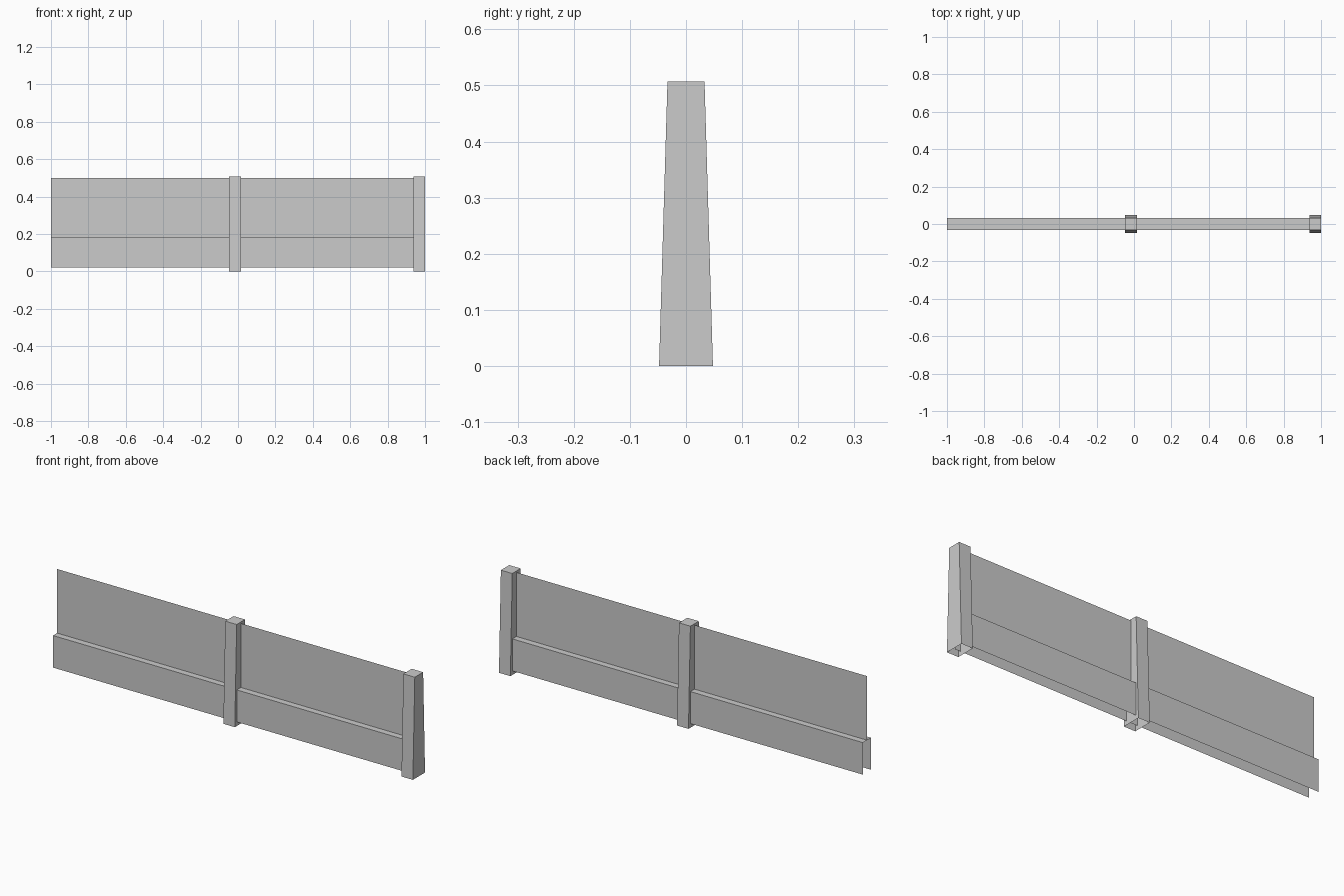
import bpy
import bmesh

cube = bpy.data.objects.get("Cube")
if cube:
    bpy.data.objects.remove(cube, do_unlink=True)

grey = bpy.data.materials.new("concrete grey")
grey.use_nodes = True
colour = (0.6, 0.6, 0.6, 1)
grey.diffuse_color = colour
grey.node_tree.nodes["Principled BSDF"].inputs["Base Color"].default_value = colour

POST_W = 0.063
SPAN = (2 - POST_W / 2) / 2
POST_TOP, WALL_TOP, LEDGE, SKIRT = 0.507, 0.5, 0.18, 0.02


def finish(name, bm):
    mesh = bpy.data.meshes.new(name)
    bm.to_mesh(mesh)
    bm.free()
    mesh.materials.append(grey)
    obj = bpy.data.objects.new(name, mesh)
    bpy.context.collection.objects.link(obj)
    return obj


def sheet(name, x0, x1, profile):
    """Sweep an open (y, z) profile along x."""
    bm = bmesh.new()
    rows = [[bm.verts.new((x, y, z)) for y, z in profile] for x in (x0, x1)]
    for i in range(len(profile) - 1):
        bm.faces.new((rows[0][i], rows[1][i], rows[1][i + 1], rows[0][i + 1]))
    return finish(name, bm)


def post(name, x):
    """Hollow post, tapered front to back and open underneath."""
    bm = bmesh.new()
    bmesh.ops.create_cube(bm, size=1)
    for v in bm.verts:
        top = v.co.z > 0
        half = 0.033 if top else 0.048
        v.co = (x + v.co.x * POST_W, half if v.co.y > 0 else -half,
                POST_TOP if top else 0)
    bottom = [f for f in bm.faces if f.normal.z < -0.5]
    bmesh.ops.delete(bm, geom=bottom, context='FACES_ONLY')
    return finish(name, bm)


# Two equal bays, each closed by a post at its +x end
for side, start in (("right", -1), ("left", -1 + SPAN)):
    end = start + SPAN
    sheet(side + "_upper_panel", start, end, [(0, LEDGE), (0, WALL_TOP)])
    sheet(side + "_base_panel", start, end,
          [(-0.032, SKIRT), (-0.032, LEDGE), (0, LEDGE), (0.032, LEDGE), (0.032, SKIRT)])
    post(side + "_post", end)
